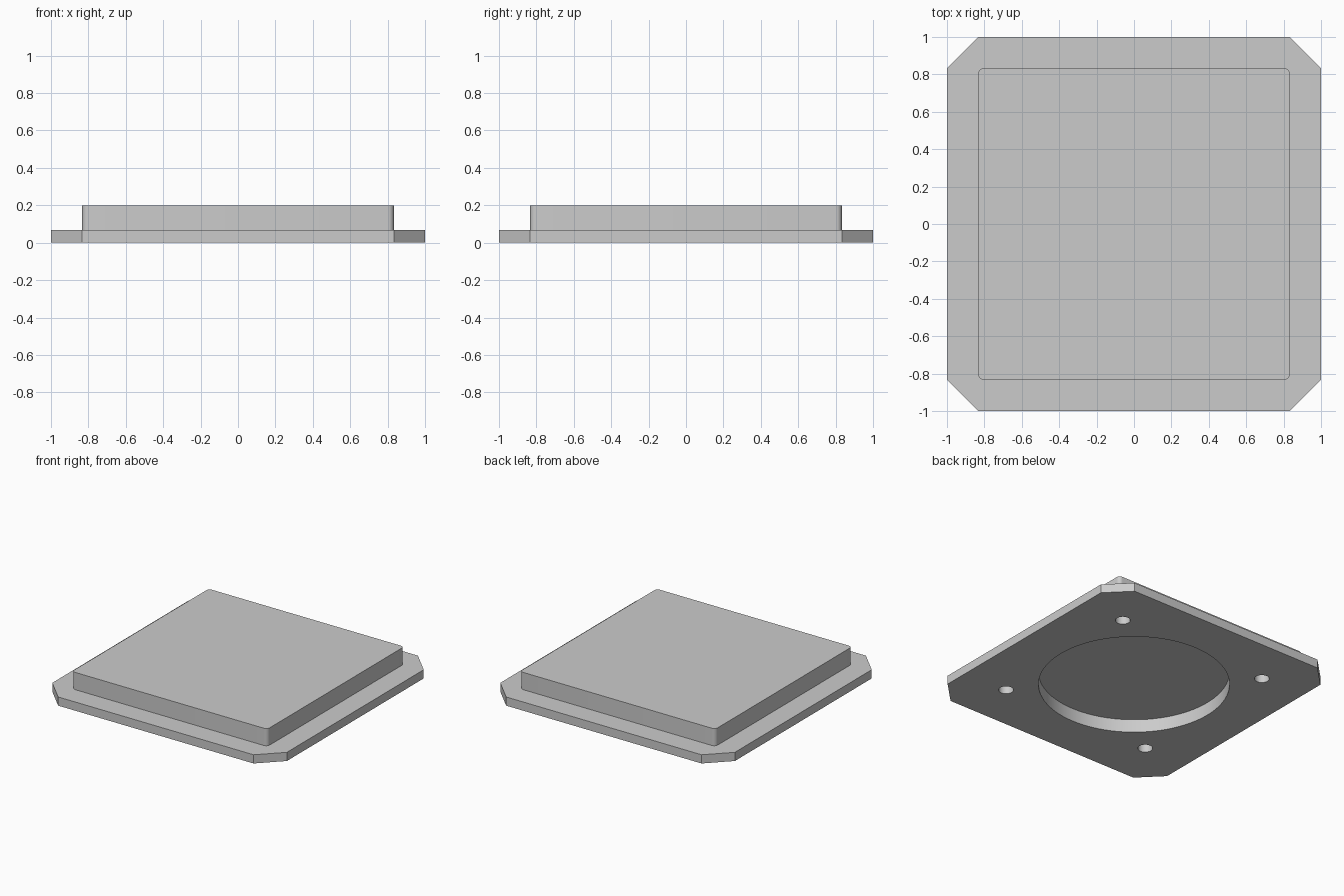
import bpy
import bmesh
import math

default_cube = bpy.data.objects.get("Cube")
if default_cube:
    bpy.data.objects.remove(default_cube, do_unlink=True)

PLATE_TOP = 0.067
TOP = 0.2
RECESS = 0.1

grey = bpy.data.materials.new("light_grey")
grey.use_nodes = True
grey.diffuse_color = (0.6, 0.6, 0.6, 1)
grey.node_tree.nodes["Principled BSDF"].inputs["Base Color"].default_value = (0.6, 0.6, 0.6, 1)


def finish(name, bm):
    """Turn a bmesh into a linked, coloured object."""
    bmesh.ops.recalc_face_normals(bm, faces=bm.faces[:])
    mesh = bpy.data.meshes.new(name)
    bm.to_mesh(mesh)
    bm.free()
    mesh.materials.append(grey)
    obj = bpy.data.objects.new(name, mesh)
    bpy.context.collection.objects.link(obj)
    return obj


def square_slab(name, half, z0, z1, corner, segments):
    """Square slab whose upright edges are chamfered or rounded."""
    bm = bmesh.new()
    bmesh.ops.create_cube(bm, size=2)
    for v in bm.verts:
        v.co = (v.co.x * half, v.co.y * half, z1 if v.co.z > 0 else z0)
    upright = [e for e in bm.edges
               if abs(e.verts[0].co.z - e.verts[1].co.z) > 0.01]
    bmesh.ops.bevel(bm, geom=upright, offset=corner, offset_type='OFFSET' if segments > 1 else 'WIDTH',
                    segments=segments, profile=0.5, affect='EDGES')
    return finish(name, bm)


def cylinder(name, x, y, radius, depth, sides):
    """Upright cutter reaching from below the base to the given depth."""
    bm = bmesh.new()
    bmesh.ops.create_cone(bm, cap_ends=True, segments=sides,
                          radius1=radius, radius2=radius, depth=2 * depth)
    bmesh.ops.translate(bm, verts=bm.verts[:], vec=(x, y, 0))
    return finish(name, bm)


def combine(target, tool, operation):
    """Apply a boolean and remove the tool object."""
    tool.hide_render = True
    mod = target.modifiers.new(operation.lower(), 'BOOLEAN')
    mod.object = tool
    mod.operation = operation
    mod.solver = 'EXACT'
    bpy.context.view_layer.objects.active = target
    bpy.ops.object.modifier_apply(modifier=mod.name)
    bpy.data.objects.remove(tool, do_unlink=True)


# Chamfered base flange with the raised, softly rounded block on top
cut = 0.167
body = square_slab("flanged_cover", 1, 0, PLATE_TOP, cut * math.sqrt(2), 1)
block = square_slab("raised_block", 0.833, PLATE_TOP / 2, TOP, 0.03, 6)
combine(body, block, 'UNION')

# Round recess in the underside
combine(body, cylinder("recess_cutter", 0, 0, 0.667, RECESS, 96), 'DIFFERENCE')

# Four blind screw holes on the diagonals
for sx in (-1, 1):
    for sy in (-1, 1):
        hole = cylinder("hole_cutter", sx * 0.634, sy * 0.634, 0.052, RECESS, 32)
        combine(body, hole, 'DIFFERENCE')

# Smooth the round walls, keep the edges sharp
bpy.ops.object.select_all(action='DESELECT')
body.select_set(True)
bpy.context.view_layer.objects.active = body
bpy.ops.object.shade_smooth_by_angle(angle=math.radians(30))
